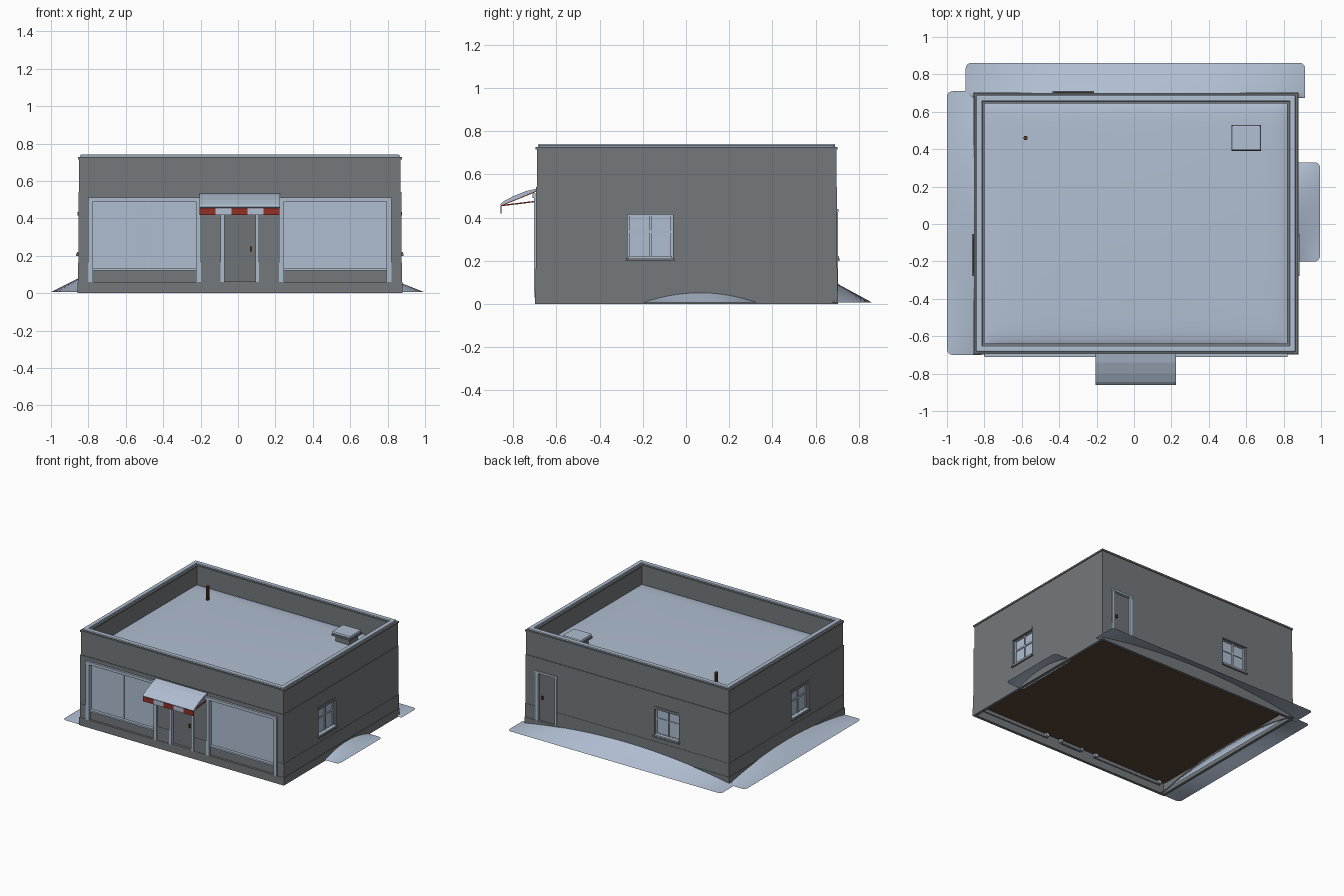
import bpy, bmesh, math

if "Cube" in bpy.data.objects:
    bpy.data.objects.remove(bpy.data.objects["Cube"])

def mat(name, c):
    m = bpy.data.materials.new(name)
    m.diffuse_color = (*c, 1)
    m.use_nodes = True
    m.node_tree.nodes["Principled BSDF"].inputs["Base Color"].default_value = m.diffuse_color
    return m

WALL = mat("wall_grey", (0.175, 0.19, 0.20))
SNOW = mat("snow_blue", (0.44, 0.52, 0.645))
TRIM = mat("trim_blue", (0.42, 0.50, 0.61))
GLASS = mat("glass_blue", (0.43, 0.51, 0.64))
DOOR = mat("door_grey", (0.16, 0.175, 0.185))
RED = mat("awning_red", (0.28, 0.03, 0.02))
BROWN = mat("dark_brown", (0.10, 0.06, 0.038))
RUST = mat("rust_brown", (0.13, 0.045, 0.02))


def finish(name, bm, *mats, smooth=False):
    me = bpy.data.meshes.new(name)
    bmesh.ops.recalc_face_normals(bm, faces=bm.faces)
    bm.to_mesh(me)
    bm.free()
    for m in mats:
        me.materials.append(m)
    ob = bpy.data.objects.new(name, me)
    bpy.context.collection.objects.link(ob)
    if smooth:
        for p in me.polygons:
            p.use_smooth = True
    return ob


def box(name, x0, x1, y0, y1, z0, z1, m, bevel=0):
    bm = bmesh.new()
    bmesh.ops.create_cube(bm, size=1)
    for v in bm.verts:
        v.co = ((x0 + x1) / 2 + v.co.x * (x1 - x0), (y0 + y1) / 2 + v.co.y * (y1 - y0),
                (z0 + z1) / 2 + v.co.z * (z1 - z0))
    if bevel:
        bmesh.ops.bevel(bm, geom=bm.edges[:], offset=bevel, segments=2, affect='EDGES', profile=0.5)
    return finish(name, bm, m)


def cut(ob, *b):
    c = box("cutter", *b, WALL)
    c.hide_render = True
    mod = ob.modifiers.new("opening", 'BOOLEAN')
    mod.operation, mod.solver, mod.object = 'DIFFERENCE', 'EXACT', c
    bpy.context.view_layer.objects.active = ob
    bpy.ops.object.modifier_apply(modifier=mod.name)
    bpy.data.objects.remove(c)


def surface(name, f, nu, nv, m):
    """Smooth sheet from a function of u and v in 0..1."""
    bm = bmesh.new()
    g = [[bm.verts.new(f(i / nu, j / nv)) for j in range(nv + 1)] for i in range(nu + 1)]
    for i in range(nu):
        for j in range(nv):
            bm.faces.new((g[i][j], g[i + 1][j], g[i + 1][j + 1], g[i][j + 1]))
    return finish(name, bm, m, smooth=True)


def ease(u):
    return (1 - math.cos(math.pi * u)) / 2


def rod(name, x, y, z0, z1, r, m, n=10):
    bm = bmesh.new()
    bmesh.ops.create_cone(bm, cap_ends=True, segments=n, radius1=r, radius2=r, depth=z1 - z0)
    bmesh.ops.translate(bm, verts=bm.verts, vec=(x, y, (z0 + z1) / 2))
    return finish(name, bm, m)


X0, X1, Y0, Y1 = -0.85, 0.87, -0.69, 0.695

# Hollow walls: thin plinth and wainscot, thicker lower wall and parapet
for nm, o, t, z0, z1 in (("plinth", 0.009, 0.012, 0, 0.06), ("wainscot", 0.006, 0.012, 0.06, 0.165),
                         ("lower_wall", 0.004, 0.05, 0.165, 0.54), ("parapet_wall", 0.0, 0.045, 0.54, 0.72)):
    w = box(nm, X0 - o, X1 + o, Y0 - o, Y1 + o, z0, z1, WALL)
    cut(w, X0 + t, X1 - t, Y0 + t, Y1 - t, z0 - 0.1, z1 + 0.1)
    if nm in ("wainscot", "lower_wall"):
        for a, b in ((-0.80, -0.20), (0.22, 0.82)):      # shop windows
            cut(w, a, b, -0.75, -0.60, 0.0, 0.50)
        cut(w, -0.09, 0.11, -0.75, -0.60, 0.0, 0.42)       # front door
        cut(w, 0.61, 0.78, 0.6, 0.75, 0.0, 0.43)           # back door
    if nm == "lower_wall":
        cut(w, -1, 1, -0.27, -0.06, 0.21, 0.42)            # side windows
        cut(w, -0.43, -0.22, 0.6, 0.75, 0.21, 0.42)        # back window

# Raised floor and softly rounded snowy roof
box("floor", X0 + 0.008, X1 - 0.008, -0.674, 0.68, 0.082, 0.092, BROWN)


def roof(u, v):
    p, q = 2 * ease(u) - 1, 2 * ease(v) - 1
    z = 0.574 + 0.018 * (1 - abs(p) ** 20) * (1 - abs(q) ** 20) + 0.01 * (1 - p * p) * (1 - q * q)
    return (0.01 + 0.82 * p, 0.0025 + 0.6525 * q, z)


surface("roof_snow", roof, 36, 36, SNOW)

# Parapet caps with rounded snow ridges
for nm, a, b, c, d in (("front", X0, X1, Y0, Y0 + 0.045), ("back", X0, X1, Y1 - 0.045, Y1),
                       ("left", X0, X0 + 0.045, Y0, Y1), ("right", X1 - 0.045, X1, Y0, Y1)):
    box(nm + "_cap", a - 0.006, b + 0.006, c - 0.006, d + 0.006, 0.715, 0.727, WALL)
    box(nm + "_cap_snow", a + 0.006, b - 0.006, c + 0.006, d - 0.006, 0.725, 0.741, SNOW, 0.007)

# Shop windows
for nm, a, b in (("left", -0.80, -0.20), ("right", 0.22, 0.82)):
    box(nm + "_shop_glass", a, b, -0.670, -0.660, 0.12, 0.50, GLASS)
    box(nm + "_shop_base", a, b, -0.682, -0.670, 0.055, 0.125, WALL)
    box(nm + "_shop_sill", a + 0.02, b - 0.02, -0.692, -0.66, 0.122, 0.134, SNOW)
    for x in (a, b):
        s = 0.012 if x == a else -0.012
        box(nm + "_shop_post", x + s - 0.013, x + s + 0.013, -0.703, -0.655, 0.06, 0.50, TRIM)
box("shop_mullion", -0.505, -0.495, -0.675, -0.66, 0.134, 0.49, TRIM)
box("shop_lintel", -0.80, 0.82, -0.710, -0.65, 0.49, 0.512, TRIM)

# Front door with posts, step and handle
box("front_door", -0.075, 0.095, -0.680, -0.665, 0.055, 0.42, DOOR)
for x in (-0.083, 0.103):
    box("door_post", x - 0.01, x + 0.01, -0.703, -0.655, 0.06, 0.42, TRIM)
box("door_step", -0.07, 0.09, -0.70, -0.679, 0.03, 0.066, WALL)
box("door_handle", 0.064, 0.076, -0.692, -0.675, 0.222, 0.25, RUST)

# Back door with frame
box("back_door", 0.62, 0.77, 0.67, 0.685, 0.055, 0.43, DOOR)
for x in (0.615, 0.775):
    box("back_door_post", x - 0.01, x + 0.01, 0.655, 0.704, 0.06, 0.43, TRIM)
box("back_door_lintel", 0.60, 0.79, 0.655, 0.706, 0.425, 0.44, TRIM)
box("back_door_handle", 0.732, 0.744, 0.68, 0.697, 0.225, 0.25, RUST)


def window(name, side, cx):
    """Cross-barred window: u along the wall, d outward from the wall face."""
    def part(nm, u0, u1, d0, d1, z0, z1, m):
        if side == "back":
            box(nm, cx + u0, cx + u1, Y1 + d0, Y1 + d1, z0, z1, m)
        elif side == "right":
            box(nm, X1 + d0, X1 + d1, cx + u0, cx + u1, z0, z1, m)
        else:
            box(nm, X0 - d1, X0 - d0, cx + u0, cx + u1, z0, z1, m)
    part(name + "_glass", -0.105, 0.105, -0.03, -0.02, 0.21, 0.42, GLASS)
    for u in (-0.099, 0, 0.099):
        part(name + "_bar", u - 0.006, u + 0.006, -0.025, -0.013, 0.21, 0.42, TRIM)
    for z in (0.217, 0.335, 0.414):
        part(name + "_rail", -0.105, 0.105, -0.025, -0.014, z - 0.006, z + 0.006, TRIM)
    part(name + "_lintel", -0.11, 0.11, -0.02, 0.008, 0.415, 0.435, WALL)
    part(name + "_sill", -0.112, 0.112, -0.03, 0.015, 0.2, 0.212, WALL)
    part(name + "_sill_snow", -0.10, 0.10, -0.022, 0.012, 0.211, 0.221, SNOW)


window("right_window", "right", -0.165)
window("left_window", "left", -0.165)
window("back_window", "back", -0.325)

# Striped awning: slope and hanging valance
bm = bmesh.new()
prof = [(-0.69, 0.522), (-0.855, 0.455), (-0.855, 0.418)]
for i in range(5):
    xa, xb = -0.205 + 0.0855 * i, -0.205 + 0.0855 * (i + 1)
    for (ya, za), (yb, zb) in zip(prof, prof[1:]):
        f = bm.faces.new([bm.verts.new(p) for p in ((xa, ya, za), (xb, ya, za), (xb, yb, zb), (xa, yb, zb))])
        f.material_index = i % 2
awning = finish("awning", bm, RED, SNOW)
sol = awning.modifiers.new("thickness", 'SOLIDIFY')
sol.thickness = 0.004
sol.offset = 0

# Snow cushion on the awning
bm = bmesh.new()
side = [(-0.69, 0.525), (-0.69, 0.534), (-0.74, 0.522), (-0.80, 0.498), (-0.845, 0.474), (-0.86, 0.46), (-0.856, 0.456)]
f = bm.faces.new([bm.verts.new((-0.207, y, z)) for y, z in side])
r = bmesh.ops.extrude_face_region(bm, geom=[f])
bmesh.ops.translate(bm, vec=(0.432, 0, 0), verts=[v for v in r["geom"] if isinstance(v, bmesh.types.BMVert)])
finish("awning_snow", bm, SNOW)

# Awning stays running back to the wall
for x in (-0.2, 0.217):
    bm = bmesh.new()
    bmesh.ops.create_cube(bm, size=1)
    for v in bm.verts:
        s = v.co.y + 0.5
        v.co = (x + v.co.x * 0.006, -0.855 + 0.165 * s, 0.455 + 0.02 * s + v.co.z * 0.006)
    finish("awning_stay", bm, RED)

# Roof vent and stove pipe
box("vent_base", 0.54, 0.66, 0.41, 0.51, 0.57, 0.65, WALL)
box("vent_cap", 0.52, 0.68, 0.39, 0.53, 0.64, 0.655, WALL)
box("vent_snow", 0.522, 0.678, 0.392, 0.528, 0.653, 0.675, SNOW, 0.008)
rod("stove_pipe", -0.58, 0.46, 0.57, 0.70, 0.012, RUST)


def drift(name, a, b, inner, wall, reach, h, axis):
    """Snow bank highest mid-wall, sloping out to rounded corners and dropping inside the wall."""
    def f(u, v):
        u = ease(u)
        e = max(0, 1 - min(u, 1 - u) * (b - a) / 0.03)
        edge = reach - math.copysign(0.03, reach) * (1 - math.sqrt(1 - e * e))
        w = max(0, (v * 9 - 1) / 8)
        out = wall + (edge - wall) * w if v > 0 else inner
        z = 0.006 + (h * (1 - (2 * u - 1) ** 2) * (1 - w) if v > 0 else 0)
        s = a + (b - a) * u
        return (s, out, z) if axis == 'x' else (out, s, z)
    surface(name, f, 40, 9, SNOW)


drift("back_snow_drift", -0.90, 0.915, 0.675, 0.683, 0.862, 0.097, 'x')
drift("left_snow_drift", -0.70, 0.71, -0.815, -0.83, -1.0, 0.085, 'y')
drift("right_snow_drift", -0.20, 0.33, 0.84, 0.855, 0.995, 0.055, 'y')
